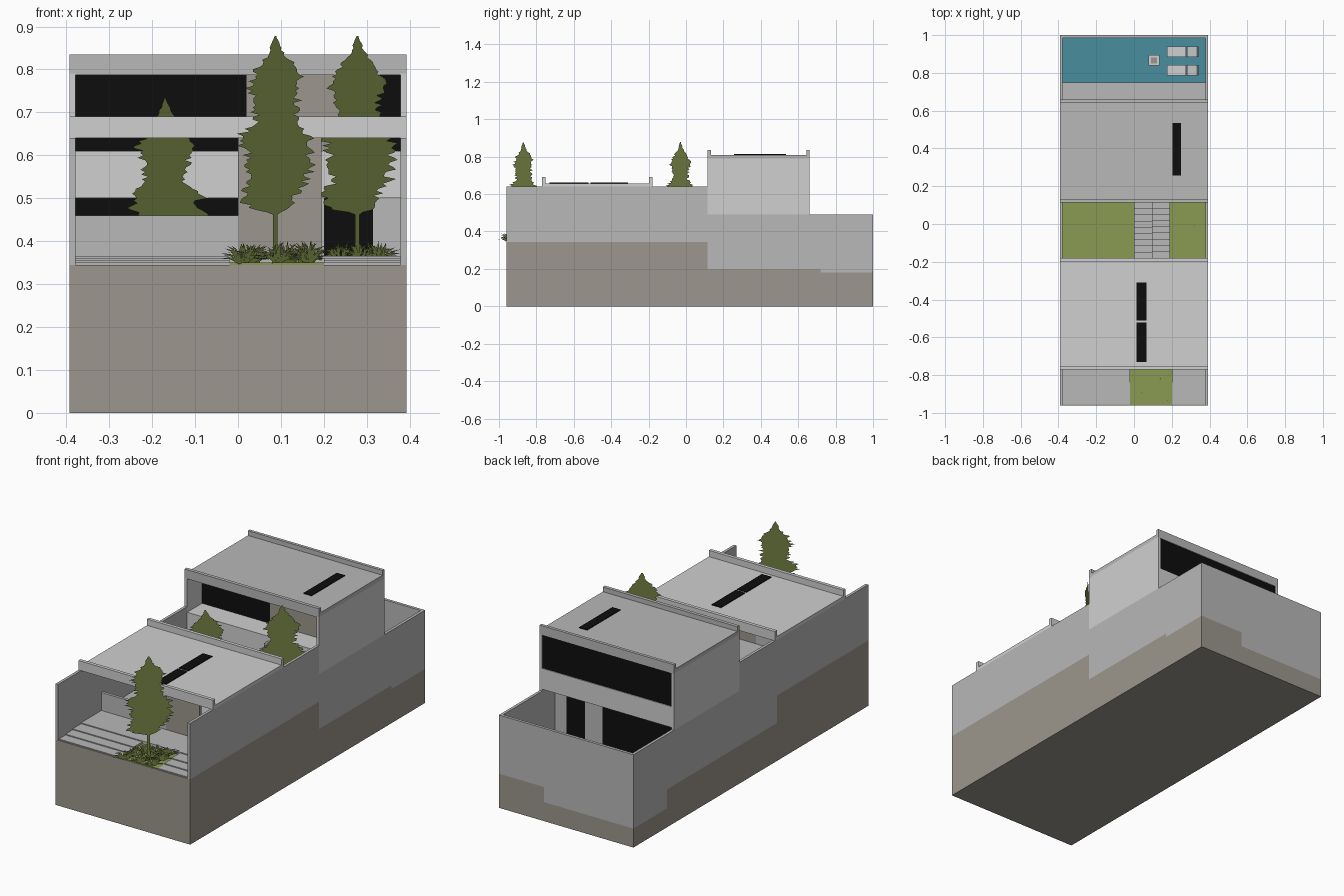
import bpy, bmesh, math, random
from mathutils import Matrix, Vector

if "Cube" in bpy.data.objects:
    bpy.data.objects.remove(bpy.data.objects["Cube"])

random.seed(4)
W, T = 0.393, 0.015          # half width of the plot, wall thickness
I = W - T                    # inner face of side walls


def material(name, r, g, b):
    m = bpy.data.materials.new(name)
    lin = [((c / 255 + 0.055) / 1.055) ** 2.4 if c > 10 else c / 255 / 12.92 for c in (r, g, b)]
    m.diffuse_color = (*lin, 1)
    m.use_nodes = True
    m.node_tree.nodes["Principled BSDF"].inputs["Base Color"].default_value = m.diffuse_color
    return m


WHITE = material("white plaster", 208, 208, 208)
GREY = material("concrete grey", 184, 184, 184)
EARTH = material("earth brown", 156, 151, 142)
BLACK = material("dark glass", 13, 13, 13)
LAWN = material("lawn green", 138, 154, 82)
LEAF = material("leaf green", 116, 130, 68)
WATER = material("pool blue", 74, 141, 158)


def finish(name, bm, mat):
    me = bpy.data.meshes.new(name)
    bm.to_mesh(me)
    bm.free()
    me.materials.append(mat)
    ob = bpy.data.objects.new(name, me)
    bpy.context.collection.objects.link(ob)
    return ob


def boxes(name, mat, *list_of_bounds):
    """One object made of boxes given as (x0, x1, y0, y1, z0, z1)."""
    bm = bmesh.new()
    for x0, x1, y0, y1, z0, z1 in list_of_bounds:
        mtx = Matrix.Translation(((x0 + x1) / 2, (y0 + y1) / 2, (z0 + z1) / 2)) \
            @ Matrix.Diagonal((x1 - x0, y1 - y0, z1 - z0, 1))
        bmesh.ops.create_cube(bm, size=1, matrix=mtx)
    return finish(name, bm, mat)


# Stepped ground
boxes("earth", EARTH,
      (-W, W, -.96, -.2, 0, .345), (-W, .19, -.2, .115, 0, .2),
      (.19, W, -.2, .115, 0, .345), (-W, W, .115, .72, 0, .2),
      (.13, W, .72, 1, 0, .18), (-W, .13, .72, 1, 0, .1))

# Boundary walls
boxes("left_boundary_wall", GREY,
      (-W, -I, -.96, -.2, .345, .64), (-W, -I, -.2, .115, .2, .64),
      (-W, -I, .115, .72, .2, .49), (-W, -I, .72, 1, .1, .49))
boxes("right_boundary_wall", GREY,
      (I, W, -.96, .115, .345, .64), (I, W, .115, .72, .2, .49), (I, W, .72, 1, .18, .49))
boxes("back_boundary_wall", GREY,
      (-I, .13, 1 - T, 1, .1, .49), (.13, I, 1 - T, 1, .18, .49))

# Front yard: shallow steps, planter, house floor
boxes("front_steps", GREY,
      *[(a, b, y, -.77, .345, z) for a, b in ((-I, -.02), (.2, I))
        for y, z in ((-.955, .35), (-.9, .355), (-.84, .36))])
boxes("front_planter_lawn", LAWN, (-.02, .2, -.958, -.77, .345, .35))
boxes("front_house_floor", GREY, (-I, I, -.77, -.18, .345, .365))

# Front house: sill wall, stone core wall, roof with parapets
boxes("window_sill_walls", GREY, (-I, 0, -.6, -.585, .365, .46), (-I, 0, -.2, -.185, .2, .46))
boxes("stone_core_wall", EARTH, (0, .195, -.6, -.585, .365, .64))
boxes("front_roof", WHITE, (-W, W, -.77, -.18, .64, .657),
      (-W, W, -.77, -.752, .64, .69), (-W, W, -.198, -.18, .64, .69))
boxes("front_skylights", BLACK, (.012, .067, -.73, -.522, .655, .661), (.012, .067, -.51, -.31, .655, .661))

# Courtyard: gardens and two stair flights
boxes("courtyard_lawns", LAWN, (-I, 0, -.18, .115, .2, .206), (.19, I, -.18, .115, .345, .35))
N = 9
dy = .295 / N
boxes("stairs_down", GREY,
      *[(0, .095, -.18 + i * dy, -.18 + (i + 1) * dy, .2, .35 - i * .145 / N) for i in range(N)])
boxes("stairs_up", GREY,
      *[(.095, .19, -.18 + i * dy, -.18 + (i + 1) * dy, .345 + i * .24 / N, .39 + i * .22 / N) for i in range(N)])

# Back house, ground floor
boxes("back_ground_floor", GREY, (-I, I, .115, .75, .2, .204))
boxes("ground_front_glass", BLACK, (-I, 0, .16, .168, .204, .5), (.2, .315, .16, .168, .204, .5))
boxes("ground_front_walls", GREY, (0, .2, .158, .17, .204, .5), (.315, I, .158, .17, .204, .5))
boxes("ground_back_glass", BLACK, (-I, .1, .545, .553, .204, .5), (.2, .31, .545, .553, .204, .5))
boxes("ground_back_walls", GREY, (.1, .2, .543, .555, .204, .5), (.31, I, .543, .555, .204, .5))

# Back house, upper floor
boxes("upper_floor_slab", WHITE, (-I, I, .116, .66, .5, .61))
boxes("upper_side_walls", WHITE, (-W, -I, .115, .66, .49, .79), (I, W, .115, .66, .49, .79))
boxes("upper_front_glass", BLACK, (-I, .02, .24, .248, .61, .79), (.3, I, .24, .248, .61, .79))
boxes("upper_front_stone_panel", EARTH, (.02, .3, .238, .25, .61, .79))
boxes("upper_back_glass", BLACK, (-I, I, .648, .656, .61, .79))
boxes("upper_roof", GREY, (-W, W, .115, .66, .787, .81),
      (-W, W, .115, .133, .787, .835), (-W, W, .644, .66, .787, .835))
boxes("upper_skylight", BLACK, (.203, .25, .257, .535, .808, .814))

# Back yard: pool, rim, loungers and a side table
boxes("pool_water", WATER, (-I, I, .75, 1 - T, .18, .196))
boxes("pool_edge", GREY, (-I, I, .72, .75, .1, .204))
for n, y in enumerate((.815, .912)):
    boxes(f"lounger_seat_{n}", WHITE, (.175, .275, y - .028, y + .028, .212, .224),
          (.185, .195, y - .022, y + .022, .19, .214), (.255, .265, y - .022, y + .022, .19, .214))
    back = boxes(f"lounger_back_{n}", WHITE, (0, .065, -.028, .028, 0, .012))
    back.location = (.287, y, .214)
    back.rotation_euler.y = -math.radians(35)
boxes("side_table", WHITE, (.078, .134, .838, .894, .212, .222), (.098, .114, .858, .874, .19, .214))
boxes("side_table_inset", EARTH, (.09, .122, .85, .882, .22, .225))

# Flat cut-out plants, all standing on the same diagonal
DIAG = Vector((1, .84, 0))
TREE = [(.0, .006, .006), (.12, .005, .005), (.13, .07, .04), (.16, .085, .05), (.2, .06, .085),
        (.26, .075, .095), (.3, .09, .09), (.335, .05, .05), (.37, .055, .055),
        (.42, .068, .065), (.46, .045, .055), (.49, .018, .022), (.533, .002, .002)]


def profile(z):
    for (z0, l0, r0), (z1, l1, r1) in zip(TREE, TREE[1:]):
        if z <= z1:
            t = (z - z0) / (z1 - z0)
            return l0 + (l1 - l0) * t, r0 + (r1 - r0) * t
    return TREE[-1][1:]


def tree(name, x, y, z):
    bm = bmesh.new()
    rows, steps = [], 96
    for i in range(steps + 1):
        h = .533 * i / steps
        l, r = profile(h)
        if h > .125:      # ragged leafy edge
            l *= random.uniform(.72, 1.1)
            r *= random.uniform(.72, 1.1)
        base = Vector((x, y, z + h))
        rows.append((bm.verts.new(base - DIAG * l), bm.verts.new(base + DIAG * r)))
    for (a, b), (c, d) in zip(rows, rows[1:]):
        bm.faces.new((a, b, d, c))
    finish(name, bm, LEAF)


tree("front_tree", .087, -.87, .345)
tree("courtyard_right_tree", .278, -.03, .345)
tree("courtyard_left_tree", -.17, -.03, .2)


def tufts(name, spots, z):
    """Fans of thin bent blades."""
    bm = bmesh.new()
    for x, y in spots:
        for k in range(19):
            a = math.radians(-78 + 156 * k / 18)
            ln = random.uniform(.038, .055)
            root = Vector((x, y, z)) + DIAG * random.uniform(-.01, .01)
            mid = root + DIAG * math.sin(a) * ln * .5 + Vector((0, 0, ln * .65 * math.cos(a) + .006))
            tip = root + DIAG * math.sin(a) * ln + Vector((0, 0, ln * math.cos(a)))
            w = DIAG * .002 * math.cos(a) + Vector((0, 0, -.002 * math.sin(a)))
            p = [bm.verts.new(v) for v in (root - w, root + w, mid + w, tip, mid - w)]
            bm.faces.new(p)
    finish(name, bm, LEAF)


tufts("front_grass_tufts", [(.012, -.955), (.09, -.95), (.165, -.945), (.03, -.9), (.12, -.89),
                            (.165, -.87), (.04, -.84), (.1, -.82), (.15, -.81)], .348)
tufts("courtyard_grass_tufts", [(.235, -.13), (.285, -.1), (.33, -.06), (.24, .02), (.3, .05), (.33, .0)], .348)
